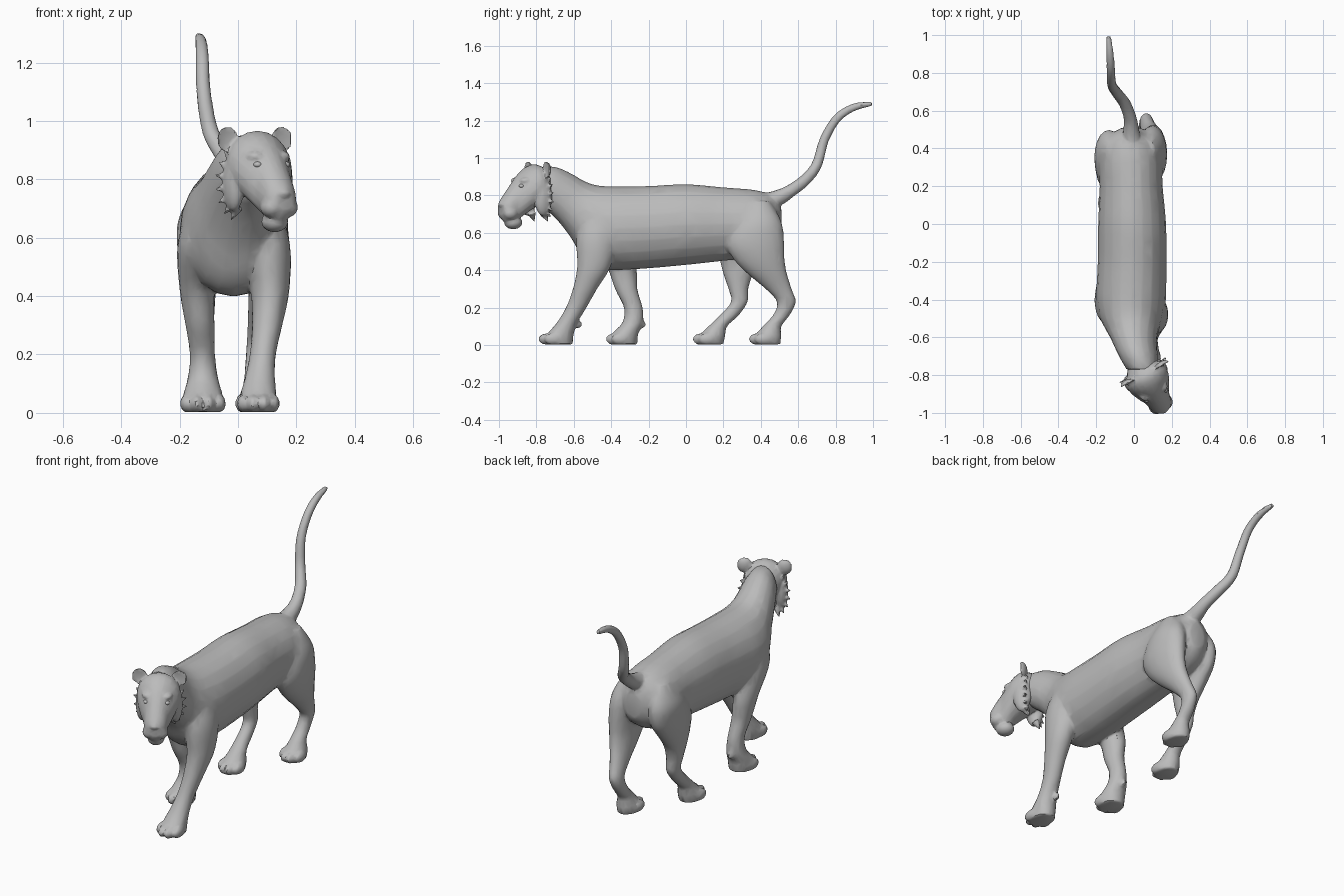
import bpy, bmesh, math
from mathutils import Vector, Matrix

cube = bpy.data.objects.get("Cube")
if cube:
    bpy.data.objects.remove(cube, do_unlink=True)

fur = bpy.data.materials.new("grey fur")
fur.use_nodes = True
fur.diffuse_color = (0.5, 0.5, 0.5, 1)
fur.node_tree.nodes["Principled BSDF"].inputs["Base Color"].default_value = (0.5, 0.5, 0.5, 1)

SIDES = 20


def refine(rows, steps=4):
    """Catmull-Rom interpolation between the rows of a section list."""
    rows = [Vector(r) for r in rows]
    out = []
    for i in range(len(rows) - 1):
        a, b, c, d = rows[max(i - 1, 0)], rows[i], rows[i + 1], rows[min(i + 2, len(rows) - 1)]
        for k in range(steps):
            t = k / steps
            out.append(0.5 * (2 * b + (c - a) * t + (2 * a - 5 * b + 4 * c - d) * t ** 2
                              + (3 * b - a - 3 * c + d) * t ** 3))
    return out + [rows[-1]]


def skin(bm, rings):
    """Closed tube through rings given as (centre, u radius vector, v radius vector)."""
    loops = []
    for c, u, v in rings:
        loops.append([bm.verts.new(c + u * math.cos(a) + v * math.sin(a))
                      for a in (2 * math.pi * k / SIDES for k in range(SIDES))])
    faces = [bm.faces.new(loops[0]), bm.faces.new(loops[-1][::-1])]
    for p, q in zip(loops, loops[1:]):
        for k in range(SIDES):
            n = (k + 1) % SIDES
            faces.append(bm.faces.new((p[n], p[k], q[k], q[n])))
    bmesh.ops.recalc_face_normals(bm, faces=faces)
    return [v for loop in loops for v in loop]


def blob(bm, centre, radii, rot=Matrix()):
    """Ellipsoid."""
    m = Matrix.Translation(centre) @ rot @ Matrix.Diagonal((*radii, 1))
    return bmesh.ops.create_uvsphere(bm, u_segments=20, v_segments=12, radius=1, matrix=m)["verts"]


def finish(bm, name, voxel=0, smooth=0, ratio=1.0, angle=32):
    """Make the object, fuse its volumes into one skin and thin it to low-poly facets."""
    mesh = bpy.data.meshes.new(name)
    bm.to_mesh(mesh)
    bm.free()
    ob = bpy.data.objects.new(name, mesh)
    bpy.context.collection.objects.link(ob)
    bpy.ops.object.select_all(action='DESELECT')
    ob.select_set(True)
    bpy.context.view_layer.objects.active = ob
    if voxel:
        m = ob.modifiers.new("fuse", 'REMESH')
        m.mode, m.voxel_size = 'VOXEL', voxel
        m = ob.modifiers.new("soften", 'SMOOTH')
        m.factor, m.iterations = 0.5, smooth
        m = ob.modifiers.new("facets", 'DECIMATE')
        m.ratio = ratio
        for n in ("fuse", "soften", "facets"):
            bpy.ops.object.modifier_apply(modifier=n)
    ob.data.materials.clear()
    ob.data.materials.append(fur)
    bpy.ops.object.shade_smooth_by_angle(angle=math.radians(angle))
    return ob


X, Y, Z = Vector((1, 0, 0)), Vector((0, 1, 0)), Vector((0, 0, 1))
body = bmesh.new()

# Torso and neck: y, top z, bottom z, centre x, half width
torso = [(.51, .73, .58, -.015, .05), (.46, .80, .52, -.02, .12), (.36, .83, .47, -.02, .165),
         (.20, .843, .45, -.015, .167), (0, .86, .428, -.01, .18), (-.2, .85, .41, -.01, .182),
         (-.38, .848, .40, -.015, .185), (-.48, .855, .405, -.015, .172), (-.55, .88, .46, -.01, .145),
         (-.61, .915, .565, .0, .122), (-.69, .95, .67, .02, .105), (-.77, .955, .74, .045, .085)]
skin(body, [(Vector((x, y, (t + b) / 2)), X * w, Z * ((t - b) / 2))
            for y, t, b, x, w in refine(torso)])

# Legs: z, centre y, half depth, centre x, half width
front_left = [(.74, -.46, .08, .07, .06), (.58, -.475, .11, .098, .08), (.42, -.492, .09, .11, .066),
              (.30, -.54, .065, .10, .052), (.20, -.587, .055, .085, .045), (.12, -.635, .055, .075, .052),
              (.06, -.67, .07, .07, .062), (.003, -.68, .075, .07, .06)]
front_right = [(.74, -.44, .08, -.10, .06), (.58, -.42, .115, -.132, .075), (.42, -.345, .08, -.14, .06),
               (.30, -.32, .06, -.13, .05), (.20, -.282, .05, -.122, .043), (.12, -.285, .055, -.12, .052),
               (.06, -.325, .07, -.12, .068), (.003, -.335, .075, -.12, .066)]
hind_left = [(.77, .39, .06, .06, .05), (.66, .385, .125, .09, .075), (.55, .37, .155, .10, .076),
             (.46, .39, .137, .10, .066), (.38, .435, .105, .09, .055), (.30, .495, .07, .075, .042),
             (.23, .537, .05, .065, .036), (.16, .51, .045, .06, .036), (.10, .46, .05, .06, .042),
             (.05, .44, .07, .06, .057), (.003, .43, .075, .06, .056)]
hind_right = [(.77, .38, .06, -.10, .05), (.66, .365, .13, -.13, .075), (.55, .33, .155, -.135, .072),
              (.46, .30, .12, -.135, .062), (.38, .28, .08, -.13, .052), (.30, .28, .053, -.125, .042),
              (.23, .285, .045, -.12, .036), (.16, .232, .05, -.12, .037), (.10, .17, .05, -.12, .044),
              (.05, .14, .07, -.12, .059), (.003, .125, .075, -.12, .058)]
for leg, toe_y in ((front_left, -.79), (front_right, -.43), (hind_left, .335), (hind_right, .035)):
    skin(body, [(Vector((x, y, z)), X * w, Y * d) for z, y, d, x, w in refine(leg)])
    foot_x, spread = leg[-1][3], leg[-1][4] / .06
    for s, back in ((-.052, .03), (-.019, 0), (.019, 0), (.052, .03)):
        blob(body, (foot_x + s * spread, toe_y + .047 + back, .032), (.021, .047, .031))
# Dew pads behind the front wrists
for x, y in ((.06, -.575), (-.12, -.235)):
    blob(body, (x, y, .11), (.016, .02, .022))

# Tail: centre x, y, z, radius
tail = refine([(-.01, .42, .76, .05), (-.015, .50, .79, .042), (-.02, .56, .825, .034),
               (-.05, .64, .885, .031), (-.095, .70, .965, .028), (-.118, .74, 1.10, .025),
               (-.122, .81, 1.215, .023), (-.127, .90, 1.272, .02), (-.135, .995, 1.29, .013)])
rings = []
for i, p in enumerate(tail):
    along = (tail[min(i + 1, len(tail) - 1)] - tail[max(i - 1, 0)]).xyz.normalized()
    side = (X - along * X.dot(along)).normalized()
    rings.append((p.xyz, side * p.w, along.cross(side) * p.w))
skin(body, rings)
finish(body, "body", voxel=.008, smooth=5, ratio=.07)

# Head, built facing -y and then turned to its left
turn = Matrix.Translation((.06, -.80, 0)) @ Matrix.Rotation(math.radians(28), 4, 'Z')
head = bmesh.new()
# Skull: forward, centre z, half width, half height
skull = [(-.07, .85, .07, .08), (0, .853, .112, .112), (.05, .836, .112, .12), (.10, .80, .09, .118),
         (.14, .765, .068, .108), (.19, .732, .056, .075), (.215, .733, .035, .04)]
skin(head, [(Vector((0, -f, z)), X * w, Z * h) for f, z, w, h in refine(skull)])
blob(head, (0, -.14, .655), (.045, .05, .036))             # chin
blob(head, (0, -.205, .752), (.028, .022, .018))           # nose
for s in (-1, 1):
    blob(head, (s * .03, -.172, .705), (.037, .042, .036))  # muzzle pad
    blob(head, (s * .05, -.085, .878), (.032, .04, .02))   # brow
    blob(head, (s * .088, -.005, .79), (.035, .05, .10))   # cheek
    # Cupped round ear
    for v in blob(head, (s * .105, .0, .937), (.042, .026, .045)):
        if v.co.y < 0:
            v.co.y *= -.25
    # Ragged cheek ruff
    for k in range(7):
        a = math.radians(-70 + 20 * k)
        out = Vector((s * math.cos(a) * .8, .45, math.sin(a))).normalized()
        root = Vector((s * (.05 + .055 * math.cos(a)), .012, .79 + .10 * math.sin(a)))
        m = Matrix.Translation(root + out * .015) @ out.to_track_quat('Z', 'Y').to_matrix().to_4x4()
        bmesh.ops.create_cone(head, cap_ends=True, segments=6, radius1=.024, radius2=.003,
                              depth=.055, matrix=m)
bmesh.ops.transform(head, matrix=turn, verts=head.verts)
finish(head, "head", voxel=.006, smooth=2, ratio=.15)

# Eyes
for s, name in ((1, "left_eye"), (-1, "right_eye")):
    eye = bmesh.new()
    blob(eye, turn @ Vector((s * .054, -.118, .85)), (.015, .015, .011))
    finish(eye, name)
